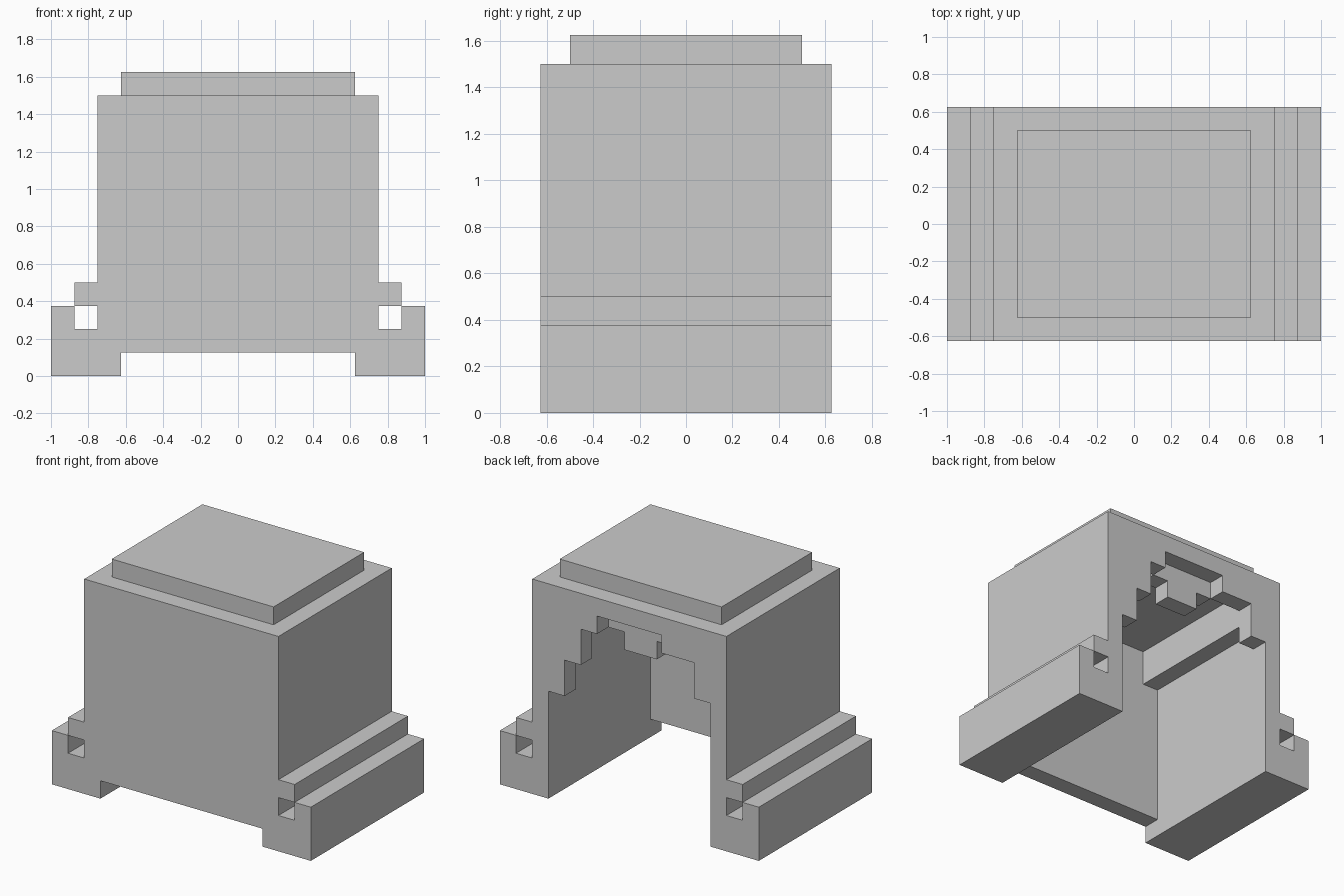
import bpy, bmesh

if "Cube" in bpy.data.objects:
    bpy.data.objects.remove(bpy.data.objects["Cube"])


def extrude_profile(name, points, y0, y1):
    """Solid made by sweeping an (x, z) outline from y0 to y1."""
    bm = bmesh.new()
    face = bm.faces.new([bm.verts.new((x, y0, z)) for x, z in points])
    swept = bmesh.ops.extrude_face_region(bm, geom=[face])
    moved = [v for v in swept["geom"] if isinstance(v, bmesh.types.BMVert)]
    bmesh.ops.translate(bm, vec=(0, y1 - y0, 0), verts=moved)
    bmesh.ops.recalc_face_normals(bm, faces=bm.faces)
    mesh = bpy.data.meshes.new(name)
    bm.to_mesh(mesh)
    bm.free()
    obj = bpy.data.objects.new(name, mesh)
    bpy.context.collection.objects.link(obj)
    return obj


def box(name, x0, x1, y0, y1, z0, z1):
    return extrude_profile(name, [(x0, z0), (x1, z0), (x1, z1), (x0, z1)], y0, y1)


def mirrored(half):
    """Complete a right-hand half outline with its left-hand copy."""
    return half + [(-x, z) for x, z in reversed(half)]


def cut(target, cutter):
    mod = target.modifiers.new(cutter.name, "BOOLEAN")
    mod.operation = "DIFFERENCE"
    mod.solver = "EXACT"
    mod.object = cutter
    cutter.hide_render = True
    cutter.display_type = "WIRE"


# Housing with grooved side rails
housing = extrude_profile("housing", mirrored([
    (1, 0), (1, 0.375), (0.875, 0.375), (0.875, 0.25),
    (0.75, 0.25), (0.75, 1.5)]), -0.625, 0.625)

# Hollow interior with stepped shoulders under the roof
cut(housing, extrude_profile("interior_cutter", mirrored([
    (0.625, -0.2), (0.625, 1.125), (0.5, 1.125), (0.5, 1.375)]), -0.5, 0.5))

# Uneven stepped opening in the back wall
cut(housing, extrude_profile("back_opening_cutter", [
    (0.625, -0.2), (0.625, 0.75), (0.5, 0.75), (0.5, 1), (0.375, 1),
    (0.375, 1.25), (0.25, 1.25), (0.25, 1.375), (-0.25, 1.375),
    (-0.25, 1.25), (-0.5, 1.25), (-0.5, 1), (-0.625, 1),
    (-0.625, -0.2)], 0.3, 0.8))

# Gap under the front wall
cut(housing, box("front_gap_cutter", -0.625, 0.625, -0.8, -0.3, -0.2, 0.125))

# Ledges above the rail grooves
for side, x0, x1 in (("left", -0.875, -0.75), ("right", 0.75, 0.875)):
    box(side + "_ledge", x0, x1, -0.625, 0.625, 0.375, 0.5)

# Raised top plate
box("top_plate", -0.625, 0.625, -0.5, 0.5, 1.5, 1.625)

# Stepped block hanging from the ceiling behind the opening
extrude_profile("hanging_block", mirrored([
    (0.125, 1.125), (0.125, 1.25), (0.25, 1.25), (0.25, 1.375)]), 0.375, 0.5)
